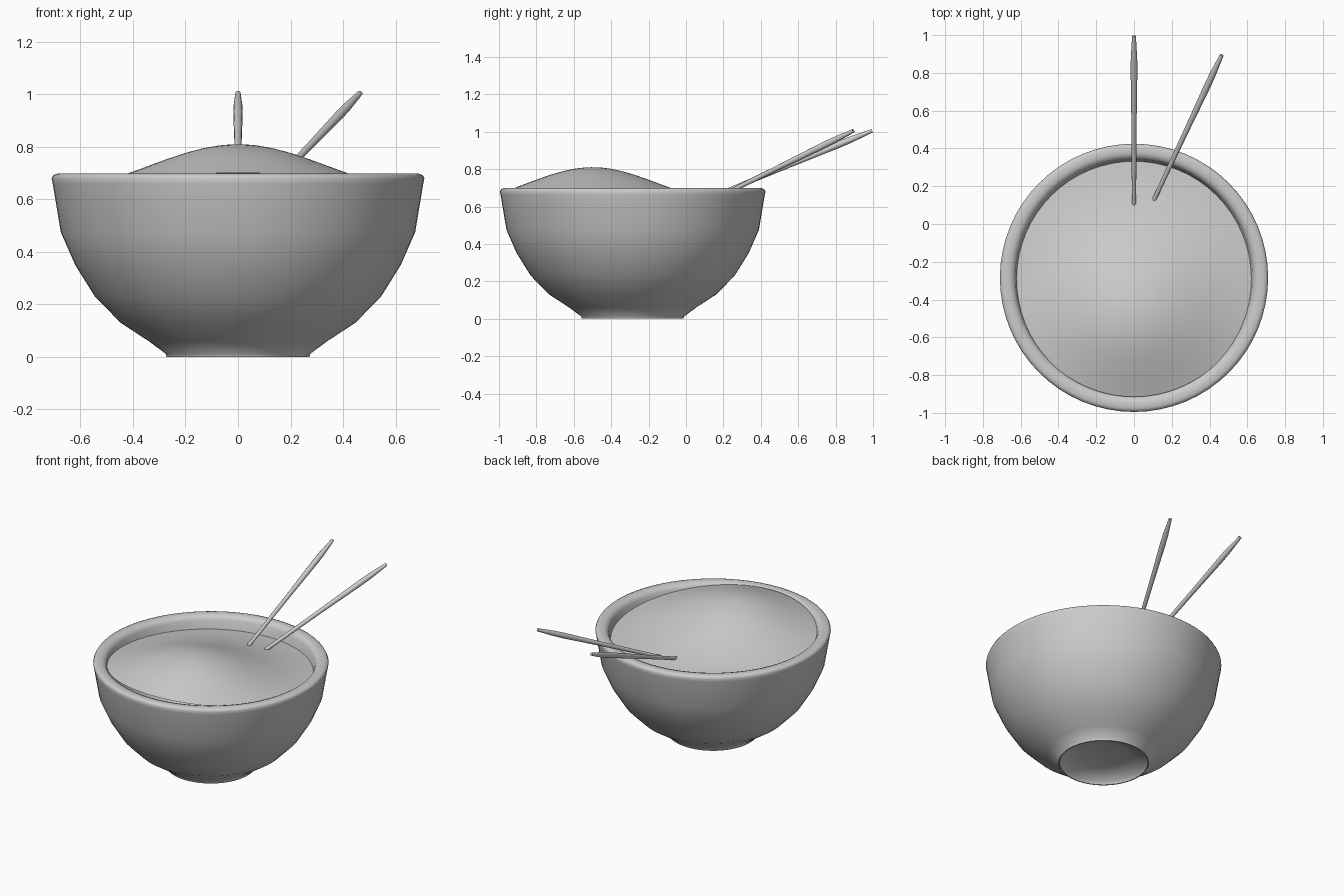
import bpy, bmesh, math
from mathutils import Vector

cube = bpy.data.objects.get("Cube")
if cube:
    bpy.data.objects.remove(cube, do_unlink=True)

CENTRE_Y = -0.285  # bowl axis

grey = bpy.data.materials.new("light_grey")
grey.use_nodes = True
colour = (0.6, 0.6, 0.6, 1)
grey.diffuse_color = colour
grey.node_tree.nodes["Principled BSDF"].inputs["Base Color"].default_value = colour


def lathe(name, profile, sides, angle=60):
    """Revolve (radius, height) points about z; a zero radius makes a pole."""
    bm = bmesh.new()
    rings = []
    for r, z in profile:
        count = sides if r > 0 else 1
        rings.append([bm.verts.new((r * math.cos(math.tau * i / sides),
                                    r * math.sin(math.tau * i / sides), z))
                      for i in range(count)])
    for a, b in zip(rings, rings[1:]):
        for i in range(sides):
            j = (i + 1) % sides
            quad = [a[i % len(a)], a[j % len(a)], b[j % len(b)], b[i % len(b)]]
            bm.faces.new(list(dict.fromkeys(quad)))
    bmesh.ops.recalc_face_normals(bm, faces=bm.faces)
    mesh = bpy.data.meshes.new(name)
    bm.to_mesh(mesh)
    bm.free()
    mesh.materials.append(grey)
    obj = bpy.data.objects.new(name, mesh)
    bpy.context.collection.objects.link(obj)
    bpy.ops.object.select_all(action="DESELECT")
    obj.select_set(True)
    bpy.context.view_layer.objects.active = obj
    bpy.ops.object.shade_smooth_by_angle(angle=math.radians(angle))
    return obj


# Bowl: recessed foot, outer wall, rounded rim, inner wall
bowl = lathe("bowl", [
    (0, 0.06), (0.15, 0.05), (0.255, 0.02), (0.265, 0), (0.272, 0), (0.275, 0.012),
    (0.34, 0.06), (0.447, 0.13), (0.545, 0.23), (0.62, 0.35), (0.675, 0.475),
    (0.706, 0.66), (0.71, 0.68), (0.704, 0.692), (0.69, 0.698), (0.66, 0.697),
    (0.64, 0.69), (0.628, 0.67), (0.615, 0.6), (0.58, 0.45), (0.5, 0.3),
    (0.36, 0.17), (0, 0.12)], 64)
bowl.location.y = CENTRE_Y

# Filling: a disc with a soft mound raised towards the front
RINGS = 20
filling = lathe("filling", [(0.63 * i / RINGS, 0) for i in range(RINGS + 1)], 64)
filling.location.y = CENTRE_Y
peak = Vector((0, -0.5 - CENTRE_Y))
for v in filling.data.vertices:
    d = (v.co.xy - peak).length
    v.co.z = 0.6 + 0.21 * math.exp(-d * d / 0.235)
filling.data.update()
if filling.data.polygons[0].normal.z < 0:
    filling.data.flip_normals()


# Chopsticks: thin at the buried end, swelling near the tapered top
def chopstick(name, start, end):
    start, end = Vector(start), Vector(end)
    length = (end - start).length
    shape = [(0, 0), (0.011, 0), (0.014, 0.5), (0.018, 0.8), (0.017, 0.87),
             (0.01, 1), (0, 1)]
    stick = lathe(name, [(r, t * length) for r, t in shape], 12)
    stick.location = start
    stick.rotation_euler = (end - start).to_track_quat("Z", "Y").to_euler()


chopstick("middle_chopstick", (0, 0.1, 0.635), (0, 0.995, 1.005))
chopstick("left_chopstick", (0.093, 0.1, 0.615), (0.465, 0.895, 1.005))
